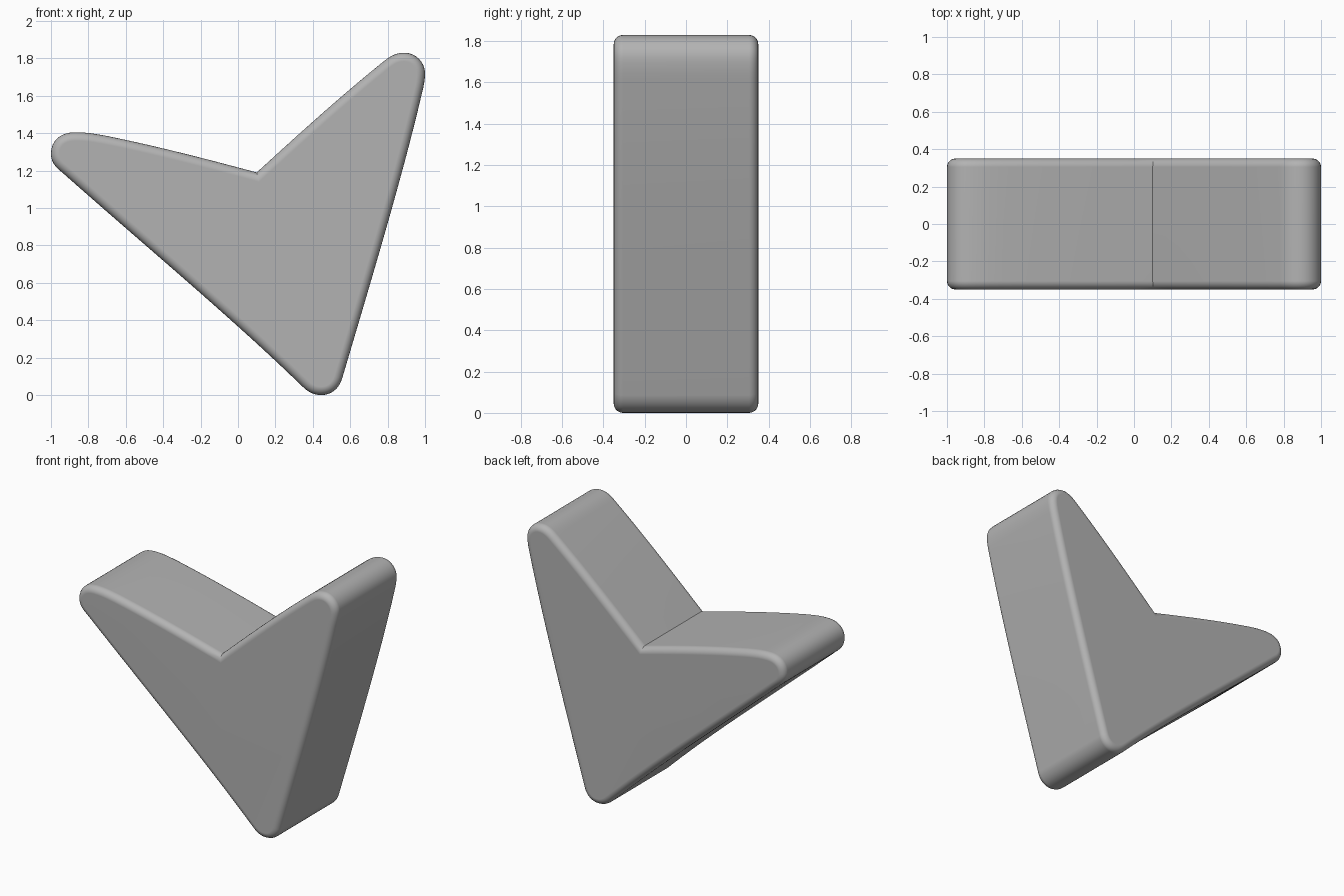
import bpy, bmesh, math
from mathutils import Vector
from mathutils.geometry import interpolate_bezier

if "Cube" in bpy.data.objects:
    bpy.data.objects.remove(bpy.data.objects["Cube"])

HALF_DEPTH = 0.35

# Outline in (x, z), starting at the notch: handle, handle, end point, sample count
start = (0.10, 1.19)
segments = [
    ((0.33, 1.40), (0.55, 1.60), (0.78, 1.785), 10),      # right arm, inner edge
    ((0.82, 1.817), (0.85, 1.83), (0.89, 1.83), 6),       # right tip
    ((0.95, 1.83), (1.00, 1.78), (1.00, 1.72), 8),
    ((1.00, 1.69), (0.993, 1.65), (0.985, 1.62), 4),
    ((0.88, 1.17), (0.72, 0.64), (0.556, 0.086), 14),     # right side
    ((0.54, 0.035), (0.50, 0.00), (0.445, 0.00), 8),      # foot
    ((0.40, 0.00), (0.37, 0.02), (0.34, 0.05), 6),
    ((-0.03, 0.41), (-0.50, 0.80), (-0.94, 1.19), 14),    # left side
    ((-0.98, 1.22), (-1.00, 1.25), (-1.00, 1.29), 6),     # left tip
    ((-1.00, 1.36), (-0.95, 1.405), (-0.87, 1.405), 8),
    ((-0.80, 1.405), (-0.76, 1.395), (-0.70, 1.385), 5),
    ((-0.43, 1.33), (-0.16, 1.26), (0.10, 1.19), 10),     # left arm, inner edge
]

outline = []
p = start
for h0, h1, end, n in segments:
    pts = interpolate_bezier(*[Vector(q) for q in (p, h0, h1, end)], n + 1)
    outline += pts[:-1]
    p = end

# Extruded slab
bm = bmesh.new()
face = bm.faces.new([bm.verts.new((q[0], -HALF_DEPTH, q[1])) for q in outline])
ext = bmesh.ops.extrude_face_region(bm, geom=[face], use_keep_orig=True)
verts = [g for g in ext["geom"] if isinstance(g, bmesh.types.BMVert)]
bmesh.ops.translate(bm, verts=verts, vec=(0, 2 * HALF_DEPTH, 0))
bmesh.ops.recalc_face_normals(bm, faces=bm.faces[:])

# Rounded front and back rims
rims = [e for e in bm.edges if abs(e.verts[0].co.y - e.verts[1].co.y) < 1e-5]
bmesh.ops.bevel(bm, geom=rims, offset=0.045, offset_type='OFFSET', segments=5,
                profile=0.5, affect='EDGES', clamp_overlap=False)
bmesh.ops.recalc_face_normals(bm, faces=bm.faces[:])

mesh = bpy.data.meshes.new("angular_body")
bm.to_mesh(mesh)
bm.free()
body = bpy.data.objects.new("angular_body", mesh)
bpy.context.collection.objects.link(body)
bpy.context.view_layer.objects.active = body
body.select_set(True)
bpy.ops.object.shade_smooth_by_angle(angle=math.radians(35))

# Keep the large faces evenly shaded
weighted = body.modifiers.new("even_faces", 'WEIGHTED_NORMAL')
weighted.keep_sharp = True

# Mid-dark grey
grey = bpy.data.materials.new("mid_grey")
grey.diffuse_color = (0.45, 0.45, 0.45, 1.0)
grey.use_nodes = True
grey.node_tree.nodes["Principled BSDF"].inputs["Base Color"].default_value = grey.diffuse_color
mesh.materials.append(grey)
